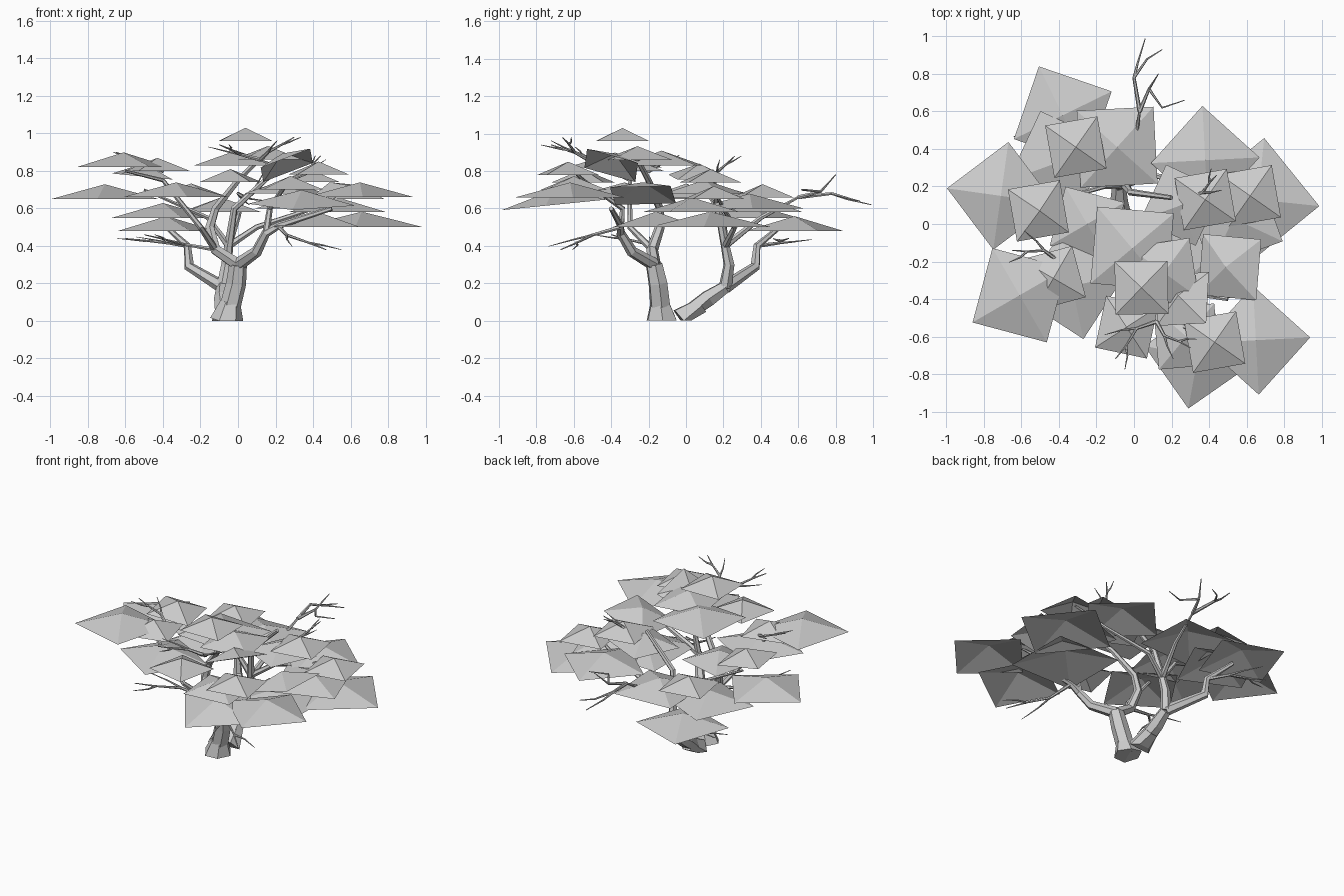
import bpy
import bmesh
from math import radians, cos, sin
from mathutils import Vector

if "Cube" in bpy.data.objects:
    bpy.data.objects.remove(bpy.data.objects["Cube"], do_unlink=True)

# One plain colour for wood and foliage
grey = bpy.data.materials.new("plain_grey")
grey.use_nodes = True
colour = (.6, .6, .6, 1)
grey.diffuse_color = colour
grey.node_tree.nodes["Principled BSDF"].inputs["Base Color"].default_value = colour

# Foliage sizes (centre to corner) and wood thicknesses
huge, broad, medium, small = .33, .29, .23, .2
trunk, bough, branch, stick, shoot = .06, .036, .02, .012, .008
up = Vector((0, 0, 1))


def link(name, data):
    obj = bpy.data.objects.new(name, data)
    bpy.context.scene.collection.objects.link(obj)
    data.materials.append(grey)
    return obj


def canopy(name, centre, size, corner_angle, normal=up):
    """Open, shallow, four-sided foliage pyramid; centre is in the base plane."""
    bm = bmesh.new()
    height = .05 + size * .1
    apex = bm.verts.new((0, 0, height))
    ring = []
    for quarter in range(4):
        angle = radians(corner_angle + 90 * quarter)
        ring.append(bm.verts.new((size * cos(angle), size * sin(angle), 0)))
    for corner, following in zip(ring, ring[1:] + ring[:1]):
        bm.faces.new((corner, following, apex))
    turn = up.rotation_difference(Vector(normal))
    bmesh.ops.rotate(bm, verts=bm.verts, cent=(0, 0, 0), matrix=turn.to_matrix())
    bmesh.ops.translate(bm, verts=bm.verts, vec=centre)
    mesh = bpy.data.meshes.new(name + "_canopy")
    bm.to_mesh(mesh)
    bm.free()
    link(name + "_canopy", mesh)


def limb(name, thickness, *points, taper=.35):
    """Tapered six-sided length of wood along a bent path, flat on the ground."""
    curve = bpy.data.curves.new(name, "CURVE")
    curve.dimensions = "3D"
    curve.bevel_depth = 1
    curve.bevel_resolution = 1
    curve.use_fill_caps = True
    spline = curve.splines.new("POLY")
    spline.points.add(len(points) - 1)
    for index, (target, point) in enumerate(zip(spline.points, points)):
        along = index / (len(points) - 1)
        target.co = (*point, 1)
        target.radius = thickness * (1 + (taper - 1) * along)
    obj = link(name, curve)
    bpy.ops.object.select_all(action="DESELECT")
    obj.select_set(True)
    bpy.context.view_layer.objects.active = obj
    bpy.ops.object.convert(target="MESH")
    for face in obj.data.polygons:
        face.use_smooth = False
    for vertex in obj.data.vertices:
        vertex.co.z = max(vertex.co.z, 0)


def twig(name, start, tip, bend=.15):
    """Bare crooked twig with one shoot on each side of its path."""
    start, tip = Vector(start), Vector(tip)
    run = tip - start
    side = run.cross(up) * bend
    elbow = start + run * .35 + side
    knee = start + run * .7 + side * .3
    limb(name, stick, start, elbow, knee, tip, taper=.2)
    limb(name + "_outer_shoot", shoot, elbow, elbow + run * .2 + side,
         elbow + run * .5 + side * 2, taper=.2)
    limb(name + "_inner_shoot", shoot, knee, knee + run * .1 - side,
         knee + run * .3 - side * 2, taper=.2)


# Lowest foliage layer
canopy("low_back_right", (-.38, .58, .48), broad, 26)
canopy("low_left", (.66, .13, .5), huge, -6)
canopy("low_front_left", (.42, -.16, .5), huge, 45)
canopy("low_right", (-.4, .33, .55), broad, 20)
canopy("low_back", (-.09, .41, .58), broad, 48)
canopy("low_back_left", (.38, .34, .6), broad, 3)
canopy("low_mid_left", (.53, .03, .58), broad, -25)

# Middle foliage layer
canopy("middle_right", (-.71, .15, .65), broad, -8)
canopy("middle_back", (-.31, .41, .66), small, 55)
canopy("middle_inner_right", (-.25, 0, .66), medium, 30)
canopy("middle_front_right", (-.33, -.33, .66), broad, -78)
canopy("middle_front_left", (.65, -.62, .66), broad, 3)
canopy("middle_left", (.62, .15, .65), small, 55)
canopy("middle_inner_left", (.25, .1, .68), medium, 20)
canopy("middle_front_inner", (.28, -.6, .7), medium, 50)
canopy("middle_front", (-.04, -.55, .74), small, -57)
canopy("middle_back_left", (.38, .13, .74), small, 55)

# Upper foliage layer
canopy("upper_right", (-.61, -.38, .82), broad, 30)
canopy("upper_inner_right", (-.43, -.29, .8), small, -30)
canopy("upper_front_left", (.43, -.63, .78), small, 55)
canopy("upper_centre", (-.01, -.13, .83), broad, 40)
canopy("upper_inner_left", (.16, -.26, .86), medium, 54)
canopy("crown", (.04, -.34, .96), small, 46)

# Tilted foliage
canopy("tilted_right", (-.51, .07, .77), small, 55, normal=(.1, 0, 1))
canopy("tilted_centre", (.26, -.4, .83), small, 45, normal=(-.4, .3, 1))
canopy("tilted_left", (.51, -.23, .67), medium, 40, normal=(-.3, 0, 1))
canopy("tilted_front", (.34, -.7, .62), broad, -10, normal=(0, -.1, 1))

# Points where the wood divides
front_root, front_fork = (-.06, -.13, 0), (0, -.17, .3)
right_elbow, left_elbow = (-.12, -.18, .38), (.1, -.29, .37)
back_root, back_fork = (-.06, -.02, 0), (-.08, .21, .18)
back_crook, back_elbow = (-.05, .21, .4), (-.26, .37, .29)
back_tip = (.03, .6, .66)

# Front trunk with its flared foot and boughs
limb("front_trunk_foot", .09, front_root, (-.04, -.14, .1), taper=.6)
limb("front_trunk", trunk, front_root, (-.01, -.15, .2), front_fork, taper=.8)
limb("front_right_bough", bough, front_fork, right_elbow, (-.15, -.14, .5),
     (-.12, -.14, .6), (0, -.2, .75), (.15, -.28, .9))
limb("front_left_bough", bough, front_fork, left_elbow, (.15, -.35, .47),
     (.22, -.35, .51), (.5, -.4, .6))
limb("front_outer_branch", branch, (.15, -.35, .47), (.17, -.34, .6),
     (.27, -.55, .75), (.4, -.6, .8))
limb("front_reaching_branch", branch, right_elbow, (-.2, -.3, .5),
     (-.4, -.3, .75), (-.6, -.4, .8))

# Back trunk leaning away, with its flared foot and boughs
limb("back_trunk_foot", .08, back_root, (-.07, .08, .08), taper=.6)
limb("back_trunk", trunk, back_root, (-.08, .12, .12), back_fork, taper=.6)
limb("back_upright_bough", bough, back_fork, (-.06, .23, .3), back_crook,
     (-.02, .17, .6), (.2, .14, .8))
limb("back_right_bough", bough, back_fork, back_elbow, (-.27, .38, .4),
     (-.38, .5, .5))
limb("back_reaching_branch", branch, back_crook, (0, .4, .55), back_tip)
limb("back_left_branch", branch, back_crook, (.1, .26, .5), (.4, .2, .6),
     (.6, .15, .7))
limb("back_inner_branch", branch, back_crook, (-.16, .2, .55), (-.5, .1, .7))

# Bare forked twigs at the back
back_knee = (0, .78, .68)
limb("back_twig", stick, back_tip, back_knee, (.02, .86, .65), (.06, .99, .62), taper=.2)
limb("back_side_twig", shoot, back_knee, (.07, .88, .65), (.15, .93, .64), taper=.3)
limb("back_rising_twig", stick, back_tip, (.08, .72, .69), (.13, .8, .78), taper=.2)
limb("back_left_twig", shoot, (.08, .72, .69), (.15, .62, .7), (.27, .66, .7), taper=.3)

# Bare twigs low around the tree
twig("low_right_twig", (-.27, .38, .4), (-.6, .55, .44))
twig("lower_right_twig", right_elbow, (-.5, -.4, .46))
twig("low_left_twig", (.22, -.35, .5), (.47, -.67, .38))

# Bare twigs rising through the foliage
twig("right_twig", (-.4, -.2, .8), (-.65, -.14, .9))
twig("left_twig", (.3, .15, .75), (.44, .26, .88))
twig("front_twig", (.12, -.52, .86), (-.1, -.72, .94))
twig("front_left_twig", (.12, -.52, .86), (.3, -.66, .98))
